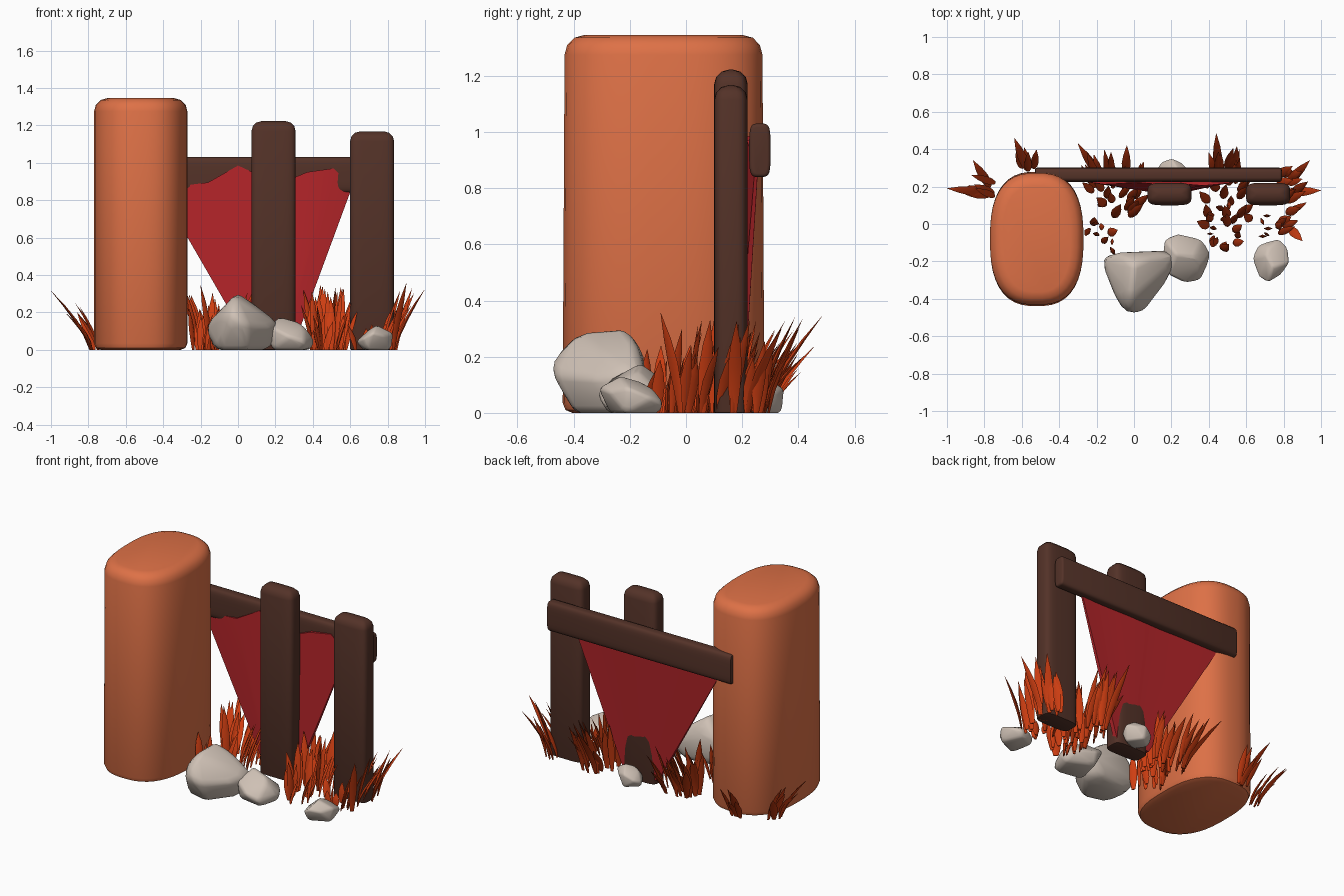
import bpy, bmesh, math, random
from mathutils import Vector, Matrix

if "Cube" in bpy.data.objects:
    bpy.data.objects.remove(bpy.data.objects["Cube"])

random.seed(4)


def material(name, rgb):
    m = bpy.data.materials.new(name)
    m.diffuse_color = (*rgb, 1)
    m.use_nodes = True
    m.node_tree.nodes["Principled BSDF"].inputs["Base Color"].default_value = m.diffuse_color
    return m


ORANGE = material("orange clay", (0.73, 0.165, 0.062))
BROWN = material("dark wood", (0.088, 0.032, 0.021))
RED = material("red cloth", (0.45, 0.018, 0.022))
STONE = material("pale stone", (0.62, 0.53, 0.46))
GRASS = material("rust grass", (0.62, 0.048, 0.006))


def finish(name, bm, mat, angle=40):
    bmesh.ops.recalc_face_normals(bm, faces=bm.faces[:])
    me = bpy.data.meshes.new(name)
    bm.to_mesh(me)
    bm.free()
    me.materials.append(mat)
    me.shade_smooth()
    me.set_sharp_from_angle(angle=math.radians(angle))
    ob = bpy.data.objects.new(name, me)
    bpy.context.collection.objects.link(ob)
    return ob


def skin(bm, rings):
    """Join rings of points into a capped tube."""
    vs = [[bm.verts.new(p) for p in r] for r in rings]
    n = len(vs[0])
    for a, b in zip(vs, vs[1:]):
        for i in range(n):
            j = (i + 1) % n
            bm.faces.new((a[i], a[j], b[j], b[i]))
    bm.faces.new(vs[0])
    bm.faces.new(vs[-1])


def rounded_column(name, mat, hx, hy, h, power, top, bottom, sides, matrix, taper=1.0):
    """Superellipse column with rounded ends."""
    steps = [(bottom * (1 - math.cos(a)), bottom * (1 - math.sin(a)))
             for a in (0, math.pi / 4, math.pi / 2)]
    steps += [(h - top * (1 - math.sin(a)), top * (1 - math.cos(a)))
              for a in (0, math.pi / 6, math.pi / 3, math.pi / 2)]
    rings = []
    for z, inset in steps:
        k = 1 + (taper - 1) * z / h
        ring = []
        for i in range(sides):
            a = 2 * math.pi * (i + 0.5) / sides
            c, s = math.cos(a), math.sin(a)
            x = math.copysign(abs(c) ** (2 / power), c) * (hx - inset)
            y = math.copysign(abs(s) ** (2 / power), s) * (hy - inset) * k
            ring.append(matrix @ Vector((x, y, z)))
        rings.append(ring)
    bm = bmesh.new()
    skin(bm, rings)
    return finish(name, bm, mat)


# Large clay pillar
rounded_column("pillar", ORANGE, 0.25, 0.36, 1.345, 2.6, 0.07, 0.035, 40,
               Matrix.Translation((-0.52, -0.08, 0)), 0.98)

# Two wooden posts
for name, x, h in (("middle_post", 0.19, 1.222), ("right_post", 0.717, 1.167)):
    rounded_column(name, BROWN, 0.118, 0.06, h, 4.5, 0.052, 0.005, 24,
                   Matrix.Translation((x, 0.16, 0)))

# Rear crossbeam, running along x
beam_matrix = Matrix.Translation((-0.53, 0.263, 0.935)) @ Matrix.Rotation(math.pi / 2, 4, 'Y')
rounded_column("crossbeam", BROWN, 0.095, 0.038, 1.32, 4.5, 0.012, 0.012, 24, beam_matrix)

# Hanging cloth: pleats fanning from a narrow foot (top x, top z, front y, foot x)
pleats = [(-0.42, 0.86, 0.250, 0.06), (-0.16, 0.895, 0.212, 0.12), (0.0, 0.985, 0.220, 0.14),
          (0.10, 0.94, 0.215, 0.18), (0.25, 0.90, 0.215, 0.20), (0.37, 0.95, 0.205, 0.22),
          (0.51, 0.97, 0.218, 0.26), (0.61, 0.87, 0.245, 0.30)]
bm = bmesh.new()
skin(bm, [[(x, y, z), (x, 0.256, z), (f, 0.205, 0.03), (f, 0.175, 0.03)]
          for x, z, y, f in pleats])
finish("hanging_cloth", bm, RED, 15)


# Stones: bevelled hulls fitted to a bounding box
def rock(name, pts, lo, hi, turn=0):
    pts = [Matrix.Rotation(turn, 3, 'Z') @ Vector(p) for p in pts]
    a = [min(p[i] for p in pts) for i in range(3)]
    b = [max(p[i] for p in pts) for i in range(3)]
    bm = bmesh.new()
    for p in pts:
        bm.verts.new([lo[i] + (p[i] - a[i]) / (b[i] - a[i]) * (hi[i] - lo[i]) for i in range(3)])
    res = bmesh.ops.convex_hull(bm, input=bm.verts[:])
    junk = {g for g in res["geom_interior"] + res["geom_unused"] if isinstance(g, bmesh.types.BMVert)}
    bmesh.ops.delete(bm, geom=list(junk), context='VERTS')
    bmesh.ops.dissolve_limit(bm, angle_limit=0.15, verts=bm.verts[:], edges=bm.edges[:])
    bmesh.ops.bevel(bm, geom=bm.edges[:], offset=0.09 * (hi[2] - lo[2]), segments=2,
                    profile=0.5, affect='EDGES', clamp_overlap=True)
    finish(name, bm, STONE, 50)


boulder = [(-.17, -.2, .13), (-.15, -.17, .06), (-.08, -.15, .22), (0, -.22, .305), (-.02, -.4, .29),
           (-.1, -.38, .18), (-.04, -.48, .17), (.05, -.47, .14), (.16, -.33, .13), (.22, -.2, .14),
           (.2, -.14, .12), (.08, -.18, .25), (.1, -.15, .02), (-.1, -.36, 0), (.05, -.4, 0),
           (.18, -.22, 0), (-.12, -.22, 0)]
pebble = [(.17, -.17, .1), (.18, -.08, .12), (.25, -.05, .08), (.37, -.08, .06), (.415, -.17, .05),
          (.36, -.3, .05), (.29, -.32, .07), (.2, -.27, .12), (.24, -.16, .18), (.33, -.17, .15),
          (.36, -.22, .12), (.2, -.25, 0), (.36, -.28, 0), (.39, -.15, 0), (.24, -.08, 0)]
rock("large_rock", boulder, (-0.175, -0.485, 0), (0.225, -0.14, 0.305))
rock("medium_rock", pebble, (0.15, -0.32, 0), (0.415, -0.05, 0.18))
rock("small_rock", pebble, (0.63, -0.315, 0), (0.83, -0.08, 0.135), 2.2)
rock("back_rock", pebble, (0.12, 0.19, 0), (0.30, 0.35, 0.13), 4.0)


# Grass: pointed, bending blades
def blade(bm, base, tip, w):
    base, tip = Vector(base), Vector(tip)
    d = tip - base
    flat = Vector((d.x, d.y, 0))
    if flat.length < 0.01:
        flat = Vector((0, 1, 0))
    flat.normalize()
    side = flat.cross(Vector((0, 0, 1)))
    rings = []
    for t, k in ((0, .45), (.25, .85), (.5, 1), (.75, .7), (1, .03)):
        c = base + Vector((d.x * t ** 1.4, d.y * t ** 1.4, d.z * t))
        rings.append([c + side * w * k, c + flat * w * .4 * k, c - side * w * k, c - flat * w * .4 * k])
    skin(bm, rings)


# (count, x range, y range, lean, height range)
tufts = {
    "pillar_left_grass": [(5, (-.79, -.74), (.14, .24), (-.12, .04), (.15, .28))],
    "pillar_back_grass": [(4, (-.6, -.53), (.28, .31), (-.02, .10), (.13, .22))],
    "centre_grass": [(11, (-.22, .02), (.18, .27), (-.01, .13), (.2, .32)),
                     (16, (-.22, .0), (.02, .2), (.02, .05), (.2, .33)),
                     (9, (-.26, -.08), (-.16, .02), (.01, .02), (.12, .24))],
    "right_grass": [(10, (.38, .58), (.2, .3), (.0, .13), (.2, .34)),
                    (20, (.38, .58), (-.02, .2), (.0, .05), (.2, .33)),
                    (10, (.38, .58), (-.16, -.02), (.01, .02), (.1, .24))],
    "right_post_grass": [(15, (.76, .85), (-.06, .27), (.09, .04), (.18, .33)),
                         (7, (.62, .78), (-.12, .05), (.02, .01), (.07, .14))],
}
accents = {  # tallest outer blades: base and tip
    "pillar_left_grass": [((-.79, .17, 0), (-1, .19, .315)), ((-.77, .2, 0), (-.86, .34, .2))],
    "pillar_back_grass": [((-.57, .29, 0), (-.64, .46, .24))],
    "centre_grass": [((-.18, .25, 0), (-.3, .43, .27)), ((-.15, .1, 0), (-.2, .14, .345))],
    "right_grass": [((.45, .28, 0), (.44, .485, .345)), ((.5, .1, 0), (.52, .1, .33))],
    "right_post_grass": [((.84, .17, 0), (1, .18, .325)), ((.82, .22, 0), (.94, .34, .3)),
                         ((.83, -.02, 0), (.9, -.09, .355))],
}
for name, groups in tufts.items():
    bm = bmesh.new()
    for n, xr, yr, lean, hr in groups:
        for _ in range(n):
            x, y, h = random.uniform(*xr), random.uniform(*yr), random.uniform(*hr)
            fan = (x - sum(xr) / 2) * 0.5
            tip = (x + lean[0] + fan + random.uniform(-.03, .03),
                   y + lean[1] + random.uniform(-.025, .025), h)
            blade(bm, (x, y, 0), tip, random.uniform(.018, .026))
    for base, tip in accents[name]:
        blade(bm, base, tip, 0.025)
    finish(name, bm, GRASS, 60)
